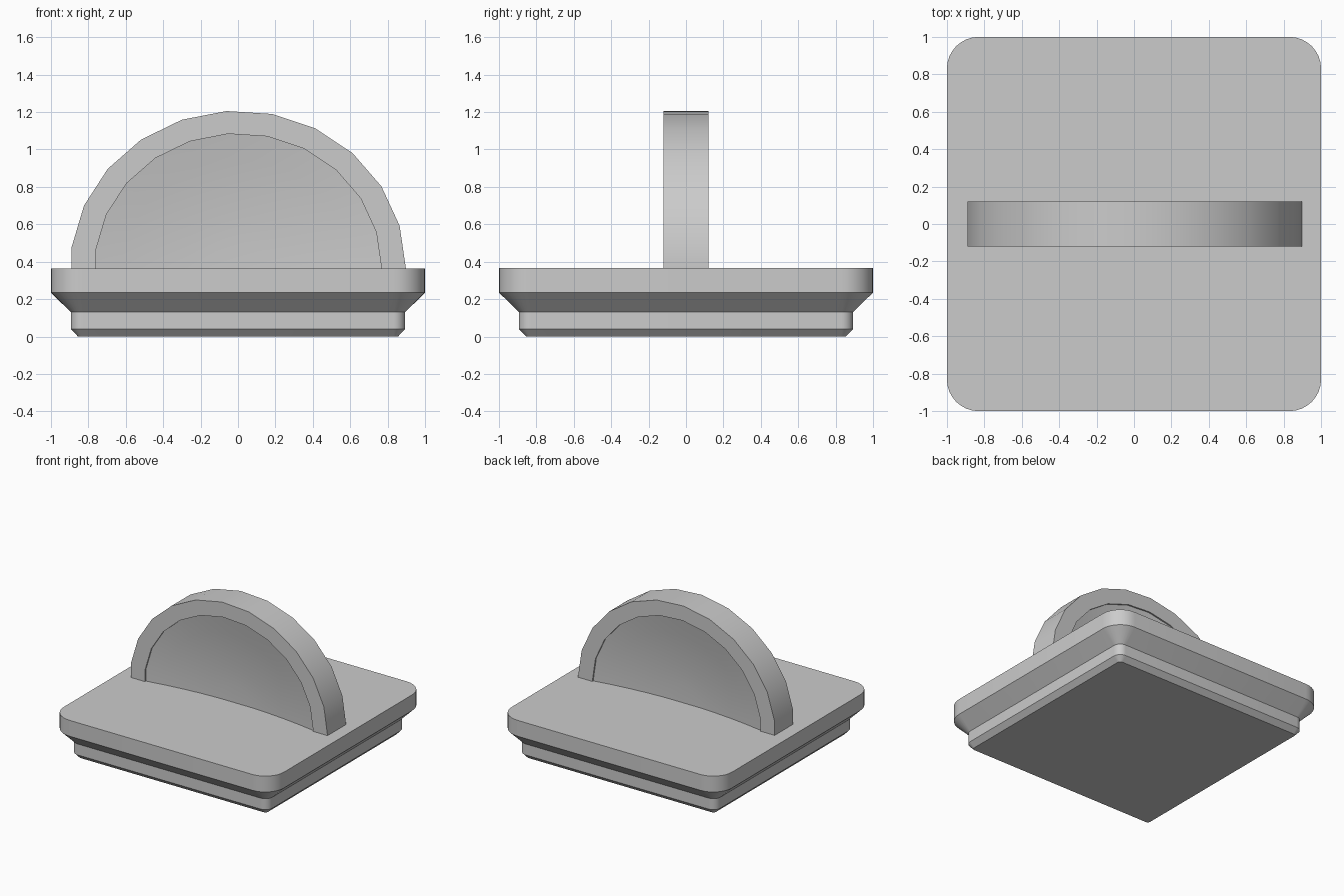
import bpy, bmesh, math

cube = bpy.data.objects.get("Cube")
if cube:
    bpy.data.objects.remove(cube, do_unlink=True)

# One plain grey for everything
grey = bpy.data.materials.new("plain grey")
grey.use_nodes = True
colour = (0.6, 0.6, 0.6, 1)
grey.diffuse_color = colour
grey.node_tree.nodes["Principled BSDF"].inputs["Base Color"].default_value = colour


def finish(bm, name):
    bmesh.ops.recalc_face_normals(bm, faces=bm.faces)
    mesh = bpy.data.meshes.new(name)
    bm.to_mesh(mesh)
    bm.free()
    mesh.materials.append(grey)
    obj = bpy.data.objects.new(name, mesh)
    bpy.context.collection.objects.link(obj)
    bpy.ops.object.select_all(action="DESELECT")
    obj.select_set(True)
    bpy.context.view_layer.objects.active = obj
    bpy.ops.object.shade_smooth_by_angle(angle=math.radians(25))


def bridge(bm, loops):
    for low, high in zip(loops, loops[1:]):
        for i in range(len(low)):
            j = (i + 1) % len(low)
            bm.faces.new((low[i], low[j], high[j], high[i]))


# Stepped base: rounded squares that share their corner centres
CORNER = 0.83
STEPS = 8


def rounded_square(bm, half, z):
    radius, verts = half - CORNER, []
    for k, (sx, sy) in enumerate([(1, 1), (-1, 1), (-1, -1), (1, -1)]):
        for i in range(STEPS + 1):
            a = (k + i / STEPS) * math.pi / 2
            verts.append(bm.verts.new((sx * CORNER + radius * math.cos(a),
                                       sy * CORNER + radius * math.sin(a), z)))
    return verts


bm = bmesh.new()
tiers = [(0.855, 0), (0.893, 0.04), (0.893, 0.13), (1, 0.235), (1, 0.365)]
loops = [rounded_square(bm, half, z) for half, z in tiers]
bridge(bm, loops)
bm.faces.new(loops[0])
bm.faces.new(loops[-1])
finish(bm, "stepped_base")

# Upright half disc: thick rim around a dished panel on both sides
SIDES, DECK, HALF, INNER = 23, 0.365, 0.12, 0.855
LIP, DISH = 0.012, 0.07


def disc_loop(bm, scale, y):
    angles = [i * math.tau / SIDES for i in range(SIDES)]
    return [bm.verts.new((0.897 * scale * math.cos(a), y,
                          DECK + 0.842 * scale * math.sin(a))) for a in angles]


bm = bmesh.new()
rims = []
for side in (-1, 1):
    rings = [disc_loop(bm, s, side * HALF) for s in (1, INNER)]
    for t in (1, 0.8, 0.6, 0.4, 0.2):
        depth = LIP + DISH * (1 - t * t)
        rings.append(disc_loop(bm, INNER * t, side * (HALF - depth)))
    bridge(bm, rings)
    bm.faces.new(rings[-1])
    rims.append(rings[0])
bridge(bm, rims)
# Keep only the part above the deck
bmesh.ops.bisect_plane(bm, geom=bm.verts[:] + bm.edges[:] + bm.faces[:],
                       plane_co=(0, 0, DECK - 0.01), plane_no=(0, 0, 1),
                       clear_inner=True)
finish(bm, "dished_half_disc")
